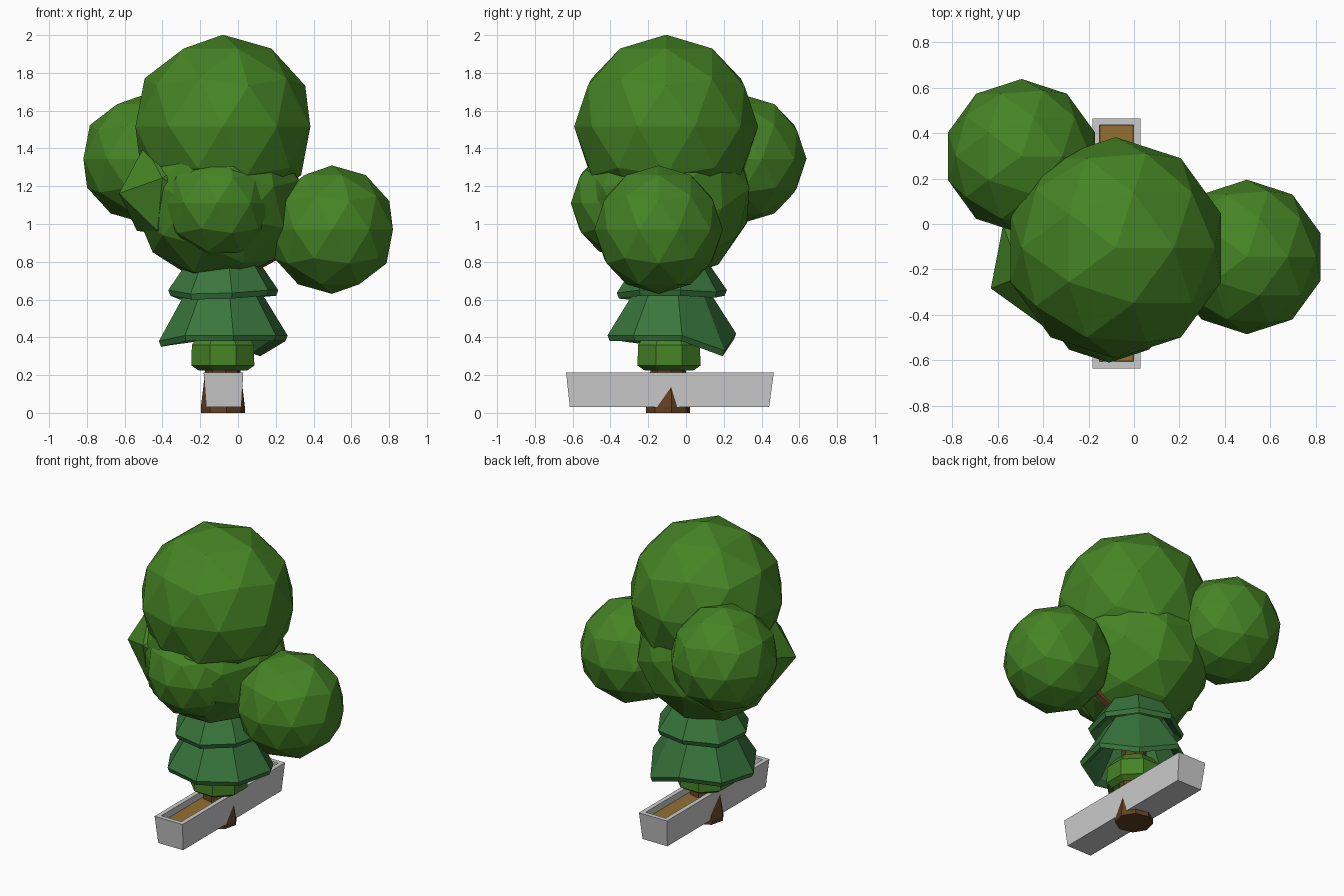
import bpy
from math import sin, cos, radians
from mathutils import Vector

if "Cube" in bpy.data.objects:
    bpy.data.objects.remove(bpy.data.objects["Cube"])


def material(name, rgb):
    m = bpy.data.materials.new(name)
    m.diffuse_color = (*rgb, 1)
    m.use_nodes = True
    m.node_tree.nodes["Principled BSDF"].inputs["Base Color"].default_value = m.diffuse_color
    return m


LEAF = material("leaf_green", (0.06, 0.23, 0.018))
PINE = material("pine_green", (0.04, 0.18, 0.045))
BARK = material("bark_brown", (0.12, 0.05, 0.015))
SOIL = material("soil_tan", (0.30, 0.16, 0.035))


def mesh_object(name, verts, faces, mat=None):
    me = bpy.data.meshes.new(name)
    me.from_pydata([tuple(v) for v in verts], [], faces)
    me.update()
    ob = bpy.data.objects.new(name, me)
    bpy.context.collection.objects.link(ob)
    if mat:
        me.materials.append(mat)
    return ob


def lofted(name, rings, mat=None, caps=(True, True)):
    """Skin a list of equal-length vertex rings, with optional end caps."""
    n = len(rings[0])
    verts = [v for ring in rings for v in ring]
    faces = [(k * n + i, k * n + (i + 1) % n, (k + 1) * n + (i + 1) % n, (k + 1) * n + i)
             for k in range(len(rings) - 1) for i in range(n)]
    if caps[0]:
        faces.append(tuple(range(n))[::-1])
    if caps[1]:
        faces.append(tuple(range(len(verts) - n, len(verts))))
    return mesh_object(name, verts, faces, mat)


def ring(cx, cy, r, z, n=8, start=9, drop=None):
    drop = drop or [0] * n
    return [(cx + r * cos(radians(start + 360 * i / n)),
             cy + r * sin(radians(start + 360 * i / n)), z + drop[i]) for i in range(n)]


def rect(x0, x1, y0, y1, z):
    return [(x0, y0, z), (x1, y0, z), (x1, y1, z), (x0, y1, z)]


def ball(name, loc, r, sub=2, rot=(0, 0, 0)):
    bpy.ops.mesh.primitive_ico_sphere_add(subdivisions=sub, radius=r, location=loc, rotation=rot)
    ob = bpy.context.object
    ob.name = name
    ob.data.materials.append(LEAF)
    return ob


# Round foliage
ball("crown", (-0.08, -0.105, 1.515), 0.487)
ball("middle_foliage", (-0.11, -0.10, 1.15), 0.455, rot=(0.3, 0.25, 0.4))
ball("right_foliage", (0.497, -0.145, 0.97), 0.34)
ball("left_foliage", (-0.495, 0.298, 1.345), 0.34)
ball("front_foliage", (-0.11, -0.31, 1.11), 0.30)
tip = Vector((-0.93, -0.37, -0.03)).to_track_quat('Z', 'X').to_euler()
ball("angular_foliage", (-0.37, -0.18, 1.17), 0.28, sub=1, rot=tip)


# Hollow leaf skirts with a thin rim
def skirt(name, r_rim, z_rim, r_top, z_top, drop):
    c = (-0.078, -0.075)
    lofted(name, [ring(*c, r_top - 0.03, z_top - 0.04),
                  ring(*c, r_rim - 0.06, z_rim, drop=drop),
                  ring(*c, r_rim - 0.012, z_rim - 0.03, drop=drop),
                  ring(*c, r_rim, z_rim, drop=drop),
                  ring(*c, r_top, z_top)], PINE)


skirt("lower_skirt", 0.345, 0.41, 0.19, 0.66,
      [0, -0.08, 0.01, -0.02, -0.03, 0, 0, 0])
skirt("upper_skirt", 0.295, 0.65, 0.15, 0.86,
      [0, -0.01, 0, -0.02, 0, -0.02, -0.015, 0])

# Leaf collar under the skirts
c = (-0.08, -0.09)
lofted("leaf_collar", [ring(*c, 0.08, 0.32, start=22.5), ring(*c, 0.14, 0.225, start=22.5),
                       ring(*c, 0.18, 0.25, start=22.5), ring(*c, 0.178, 0.36, start=22.5),
                       ring(*c, 0.13, 0.42, start=22.5)], LEAF)

# Trunk and branch
t = (-0.08, -0.095)
lofted("trunk", [ring(*t, 0.118, 0), ring(*t, 0.118, 0.03), ring(*t, 0.095, 0.22),
                 ring(*t, 0.07, 0.6), ring(*t, 0.05, 1.1)], BARK)


def branch(name, a, b, r0, r1):
    a, b = Vector(a), Vector(b)
    q = (b - a).to_track_quat('Z', 'Y')
    lofted(name, [[p + q @ Vector(v) for v in ring(0, 0, r, 0, 6)]
                  for p, r in ((a, r0), (b, r1))], BARK)


branch("right_branch", (-0.08, -0.10, 0.70), (0.45, -0.14, 0.97), 0.045, 0.025)
branch("left_branch", (-0.08, -0.08, 1.0), (-0.45, 0.27, 1.3), 0.045, 0.025)

# Trough with soil
lofted("trough", [rect(-0.168, 0.018, -0.615, 0.44, 0.03),
                  rect(-0.182, 0.028, -0.635, 0.465, 0.215),
                  rect(-0.152, -0.002, -0.605, 0.435, 0.215),
                  rect(-0.150, -0.004, -0.603, 0.433, 0.15)])
lofted("soil", [rect(-0.150, -0.004, -0.603, 0.433, 0.152),
                rect(-0.151, -0.003, -0.604, 0.434, 0.172)], SOIL)
